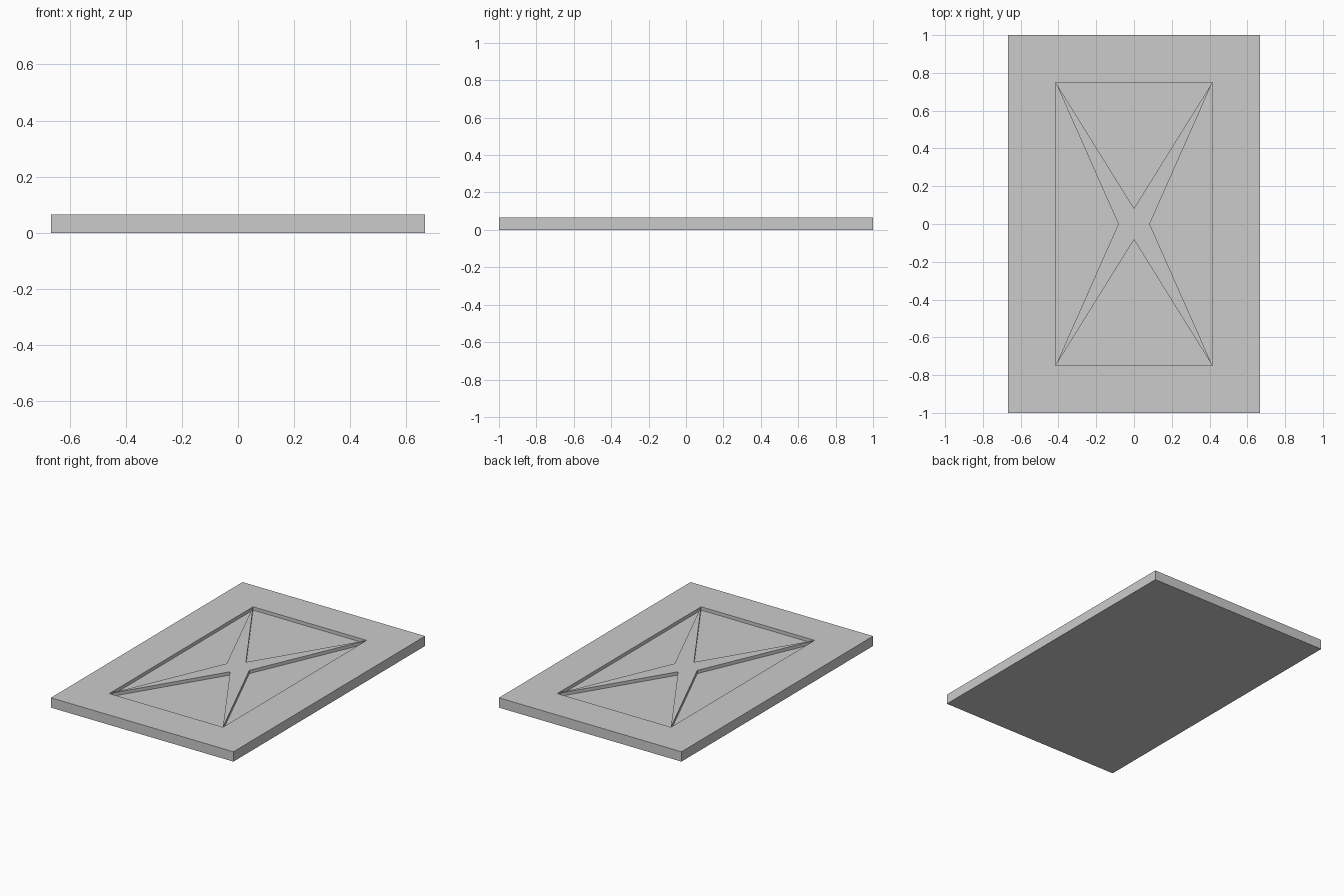
import bpy
import bmesh

cube = bpy.data.objects.get("Cube")
if cube:
    bpy.data.objects.remove(cube)

HX, HY, TOP, FLOOR = 0.667, 1.0, 0.065, 0.043
PX, PY, TIP = 0.415, 0.75, 0.083

grey = bpy.data.materials.new("plain grey")
grey.use_nodes = True
colour = (0.6, 0.6, 0.6, 1)
grey.diffuse_color = colour
grey.node_tree.nodes["Principled BSDF"].inputs["Base Color"].default_value = colour

bm = bmesh.new()


def ring(points, z):
    return [bm.verts.new((x, y, z)) for x, y in points]


def corners(x, y):
    return [(-x, -y), (x, -y), (x, y), (-x, y)]


base = ring(corners(HX, HY), 0)
rim = ring(corners(HX, HY), TOP)
panel = ring(corners(PX, PY), TOP)
tips = ring([(0, -TIP), (TIP, 0), (0, TIP), (-TIP, 0)], TOP)

# Slab underside and raised cross between the recesses
bm.faces.new(base[::-1])
bm.faces.new([v for pair in zip(panel, tips) for v in pair])

for i in range(4):
    j = (i + 1) % 4
    # Outer side and flat border
    bm.faces.new((base[i], base[j], rim[j], rim[i]))
    bm.faces.new((rim[i], rim[j], panel[j], panel[i]))
    # Sunken triangle with upright walls
    edge = [panel[i], panel[j], tips[i]]
    low = ring([v.co.xy for v in edge], FLOOR)
    bm.faces.new(low)
    for k in range(3):
        n = (k + 1) % 3
        bm.faces.new((edge[k], edge[n], low[n], low[k]))

mesh = bpy.data.meshes.new("recessed_panel")
bm.to_mesh(mesh)
bm.free()
mesh.materials.append(grey)
panel_object = bpy.data.objects.new("recessed_panel", mesh)
bpy.context.collection.objects.link(panel_object)
